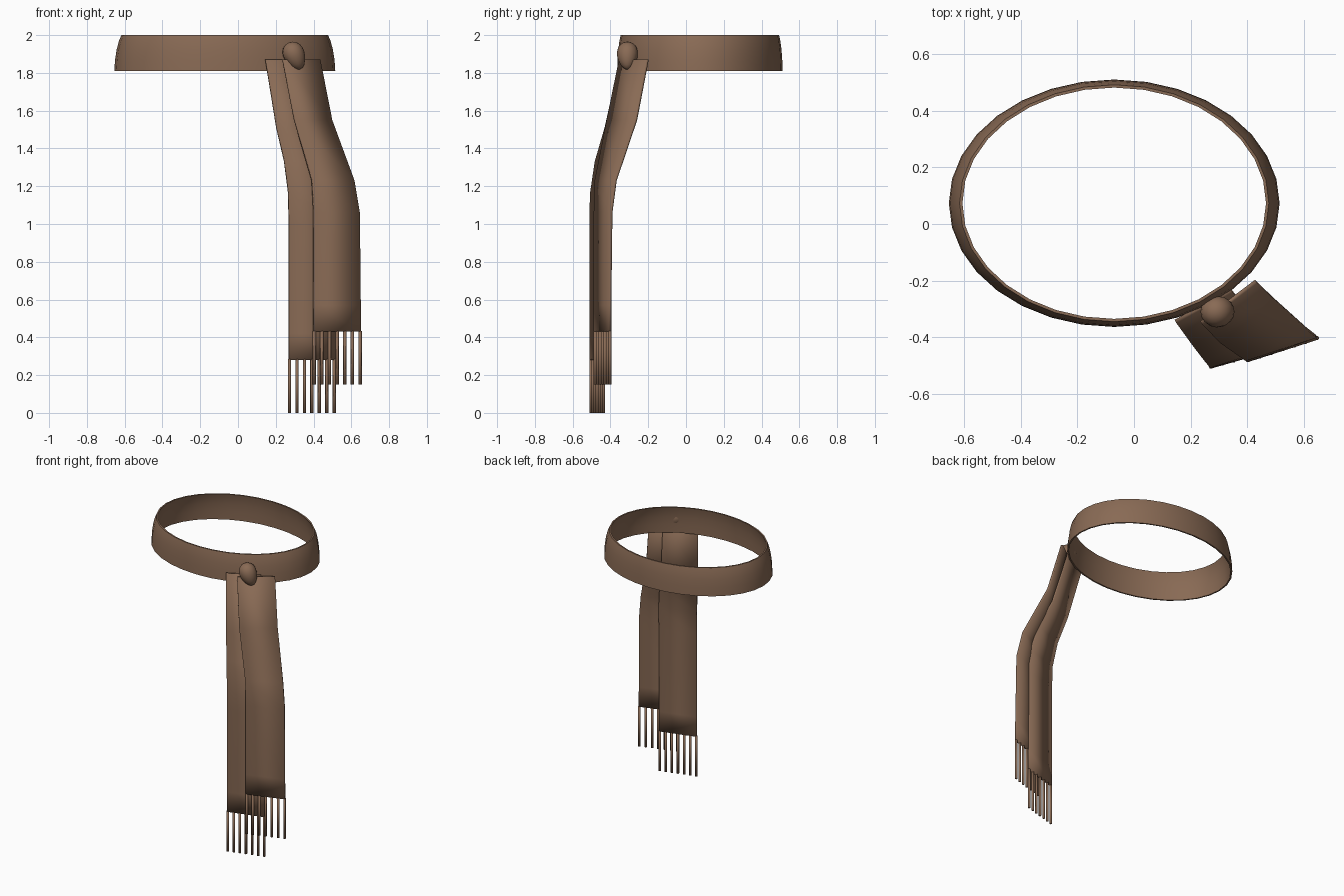
import bpy, bmesh, math
from mathutils import Vector

if "Cube" in bpy.data.objects:
    bpy.data.objects.remove(bpy.data.objects["Cube"])

cloth = bpy.data.materials.new("brown_cloth")
cloth.diffuse_color = (0.25, 0.145, 0.09, 1)
cloth.use_nodes = True
cloth.node_tree.nodes["Principled BSDF"].inputs["Base Color"].default_value = cloth.diffuse_color


def finish(bm, name):
    bmesh.ops.recalc_face_normals(bm, faces=bm.faces)
    mesh = bpy.data.meshes.new(name)
    bm.to_mesh(mesh)
    bm.free()
    mesh.materials.append(cloth)
    for p in mesh.polygons:
        p.use_smooth = True
    ob = bpy.data.objects.new(name, mesh)
    bpy.context.collection.objects.link(ob)
    return ob


def bridge(bm, a, b):
    n = len(a)
    for i in range(n):
        bm.faces.new((a[i], a[(i + 1) % n], b[(i + 1) % n], b[i]))


# Waistband: flared oval loop with a thin closed wall (x radius, y radius, z)
outer = [(0.585, 0.4375, 1.81), (0.581, 0.436, 1.87),
         (0.572, 0.432, 1.925), (0.56, 0.426, 1.97), (0.547, 0.419, 2.0)]
wall = 0.01
profile = outer + [(a - wall, b - wall, z) for a, b, z in reversed(outer)]
SIDES = 32
bm = bmesh.new()
rings = []
for a, b, z in profile:
    rings.append([bm.verts.new((-0.07 + a * math.cos(2 * math.pi * i / SIDES),
                                0.0735 + b * math.sin(2 * math.pi * i / SIDES), z))
                  for i in range(SIDES)])
for i in range(len(rings)):
    bridge(bm, rings[i], rings[(i + 1) % len(rings)])
belt = finish(bm, "waistband")
bpy.context.view_layer.objects.active = belt
belt.select_set(True)
bpy.ops.object.shade_smooth_by_angle(angle=math.radians(40))


# Hanging cloth end: each row is left x, left y, right x, right y, z
def hanging_end(name, rows, thick=0.014):
    bm = bmesh.new()
    prev = None
    for k, (lx, ly, rx, ry, z) in enumerate(rows):
        l, r = Vector((lx, ly, z)), Vector((rx, ry, z))
        n = Vector((ly - ry, rx - lx, 0)).normalized() * thick / 2
        ring = [bm.verts.new(p) for p in (l - n, r - n, r + n, l + n)]
        if prev:
            bridge(bm, prev, ring)
        if k in (0, len(rows) - 1):
            bm.faces.new(ring)
        prev = ring
    finish(bm, name)


# Fringe: a row of round strands under the lower edge
def fringe(name, row, length=0.28, count=7, radius=0.009):
    lx, ly, rx, ry, z = row
    l, r = Vector((lx, ly, z)), Vector((rx, ry, z))
    inset = (r - l).normalized() * 0.004
    l, r = l + inset, r - inset
    bm = bmesh.new()
    for i in range(count):
        c = l.lerp(r, i / (count - 1))
        loops = [[bm.verts.new((c.x + radius * math.cos(j * math.pi / 3),
                                c.y + radius * math.sin(j * math.pi / 3), h))
                  for j in range(6)] for h in (z + 0.004, z - length)]
        bridge(bm, *loops)
        for loop in loops:
            bm.faces.new(loop)
    finish(bm, name)


long_rows = [(0.147, -0.345, 0.345, -0.235, 1.87),
             (0.205, -0.425, 0.415, -0.315, 1.51),
             (0.246, -0.477, 0.475, -0.385, 1.33),
             (0.267, -0.502, 0.51, -0.425, 1.16),
             (0.269, -0.505, 0.514, -0.435, 1.0),
             (0.269, -0.505, 0.514, -0.435, 0.42),
             (0.269, -0.505, 0.514, -0.435, 0.28)]
short_rows = [(0.238, -0.35, 0.432, -0.203, 1.87),
              (0.30, -0.415, 0.495, -0.264, 1.55),
              (0.392, -0.478, 0.614, -0.373, 1.23),
              (0.40, -0.482, 0.643, -0.396, 1.06),
              (0.40, -0.482, 0.648, -0.402, 0.57),
              (0.40, -0.482, 0.65, -0.402, 0.43)]
hanging_end("long_sash_end", long_rows)
hanging_end("short_sash_end", short_rows)
fringe("long_fringe", long_rows[-1])
fringe("short_fringe", short_rows[-1])

# Knot: tilted egg shape, narrower toward its lower end
bm = bmesh.new()
bmesh.ops.create_uvsphere(bm, u_segments=16, v_segments=10, radius=1)
for v in bm.verts:
    f = 1 + 0.2 * v.co.z
    v.co = Vector((v.co.x * 0.056 * f, v.co.y * 0.055 * f, v.co.z * 0.077))
knot = finish(bm, "knot")
knot.location = (0.3, -0.31, 1.89)
knot.rotation_euler = (0, -0.42, 0)
